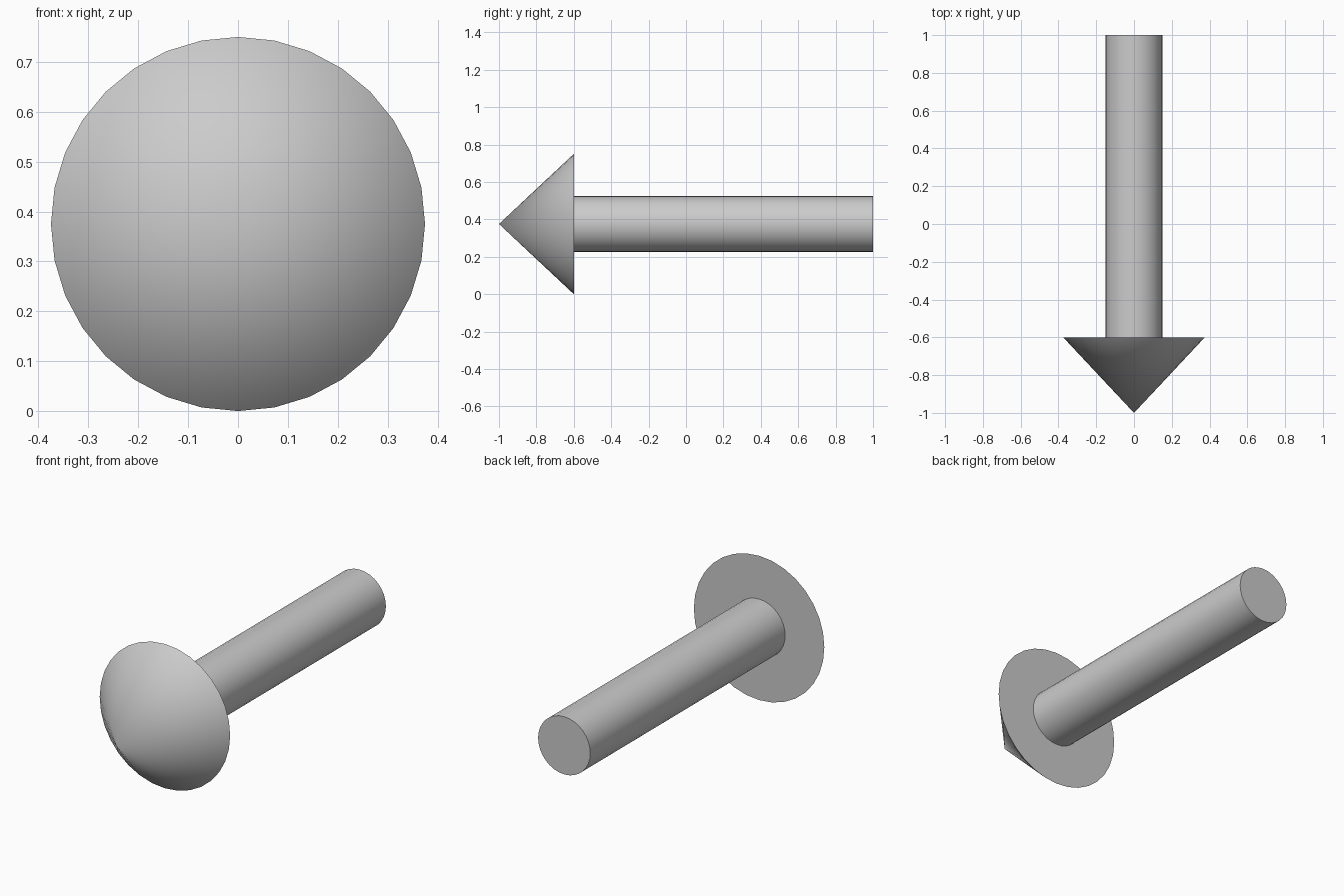
import bpy
from math import radians

if "Cube" in bpy.data.objects:
    bpy.data.objects.remove(bpy.data.objects["Cube"])

AXIS_Z = 0.375   # height of the arrow's centre line
SIDES = 32


def turned_part(name, base_radius, tip_radius, y_back, y_front):
    """Cone or cylinder lying along y, with its tip end facing the front."""
    bpy.ops.mesh.primitive_cone_add(
        vertices=SIDES, radius1=base_radius, radius2=tip_radius,
        depth=y_back - y_front,
        location=(0, (y_back + y_front) / 2, AXIS_Z),
        rotation=(radians(90), 0, 0))
    part = bpy.context.object
    part.name = name
    bpy.ops.object.transform_apply(location=False, rotation=True, scale=True)
    bpy.ops.object.shade_smooth_by_angle(angle=radians(30))
    return part


# Pointed head at the front
turned_part("arrow_head", 0.375, 0.0, -0.6, -1.0)

# Round shaft running back from the head
turned_part("arrow_shaft", 0.15, 0.15, 1.0, -0.6)
